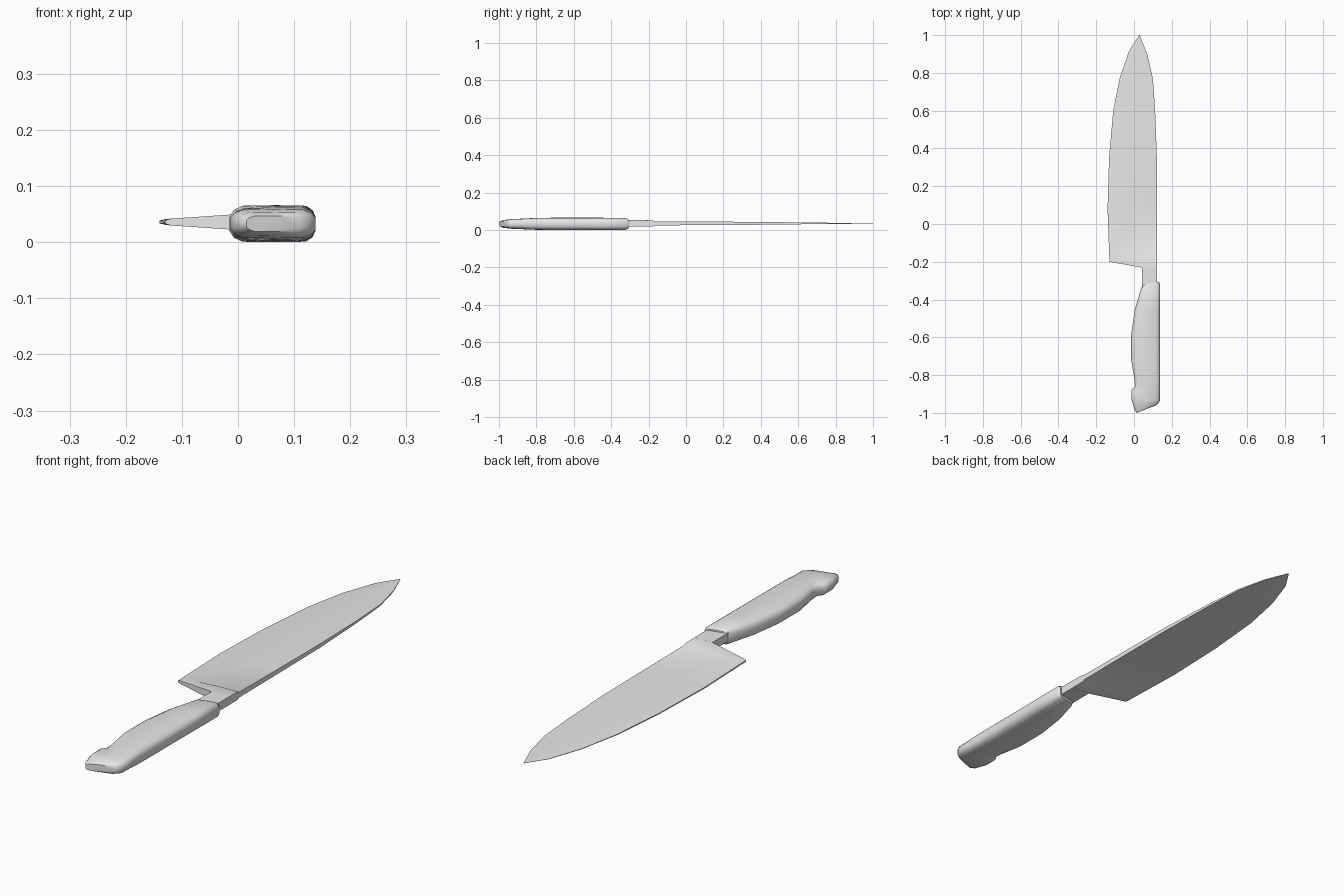
import bpy
import bmesh
import math

cube = bpy.data.objects.get("Cube")
if cube:
    bpy.data.objects.remove(cube, do_unlink=True)

grey = bpy.data.materials.new("light_grey")
grey.use_nodes = True
grey.diffuse_color = (0.8, 0.8, 0.8, 1)
grey.node_tree.nodes["Principled BSDF"].inputs["Base Color"].default_value = (0.8, 0.8, 0.8, 1)


def section(left, right, z, upper):
    """Closed ring across x; upper holds (fraction across, half height)."""
    def point(u, h):
        return (left[0] + (right[0] - left[0]) * u, left[1] + (right[1] - left[1]) * u, z + h)
    return [point(u, h) for u, h in upper] + [point(u, -h) for u, h in reversed(upper)]


def loft(name, rings, angle):
    """Skin consecutive rings and cap both ends."""
    bm = bmesh.new()
    loops = [[bm.verts.new(p) for p in ring] for ring in rings]
    for a, b in zip(loops, loops[1:]):
        n = len(a)
        for i in range(n):
            j = (i + 1) % n
            bm.faces.new((a[i], a[j], b[j], b[i]))
    bm.faces.new(loops[0])
    bm.faces.new(loops[-1])
    bmesh.ops.recalc_face_normals(bm, faces=bm.faces)
    mesh = bpy.data.meshes.new(name)
    bm.to_mesh(mesh)
    bm.free()
    mesh.materials.append(grey)
    obj = bpy.data.objects.new(name, mesh)
    bpy.context.collection.objects.link(obj)
    bpy.ops.object.select_all(action="DESELECT")
    obj.select_set(True)
    bpy.context.view_layer.objects.active = obj
    bpy.ops.object.shade_smooth_by_angle(angle=math.radians(angle))
    return obj


# Blade with thick bolster: cutting edge point, spine point, edge and spine half thickness
BLADE_Z = 0.036
blade_stations = [
    ((-0.13, -0.20), (0.122, -0.245), 0.006, 0.017),
    ((-0.131, -0.18), (0.122, -0.175), 0.006, 0.016),
    ((-0.131, -0.17), (0.122, -0.165), 0.006, 0.011),
    ((-0.14, 0.08), (0.122, 0.08), 0.005, 0.0095),
    ((-0.132, 0.35), (0.121, 0.35), 0.004, 0.008),
    ((-0.11, 0.60), (0.112, 0.60), 0.003, 0.005),
    ((-0.075, 0.775), (0.10, 0.77), 0.002, 0.003),
    ((-0.026, 0.917), (0.07, 0.90), 0.0015, 0.002),
    ((0.028, 1.0), (0.031, 0.998), 0.0005, 0.001),
]
loft("blade", [section(e, s, BLADE_Z, [(0, he * 0.5), (0.04, he), (0.68, hs), (1, hs)])
               for e, s, he, hs in blade_stations], 30)

# Tang between the blade and the handle
loft("tang", [section((0.043, y), (0.122, y), BLADE_Z, [(0, 0.017), (1, 0.017)])
              for y in (-0.40, -0.229)], 30)

# Handle: belly point, back point, half height
HANDLE_Z = 0.033
handle_stations = [
    ((0.046, -0.325), (0.130, -0.305), 0.026),
    ((0.038, -0.34), (0.138, -0.318), 0.032),
    ((0.005, -0.45), (0.138, -0.45), 0.033),
    ((-0.015, -0.585), (0.138, -0.585), 0.033),
    ((-0.015, -0.72), (0.138, -0.72), 0.033),
    ((0.003, -0.82), (0.138, -0.82), 0.031),
    ((0.005, -0.862), (0.138, -0.862), 0.029),
    ((-0.012, -0.876), (0.138, -0.876), 0.028),
    ((-0.013, -0.93), (0.138, -0.935), 0.026),
    ((0.003, -0.985), (0.125, -0.953), 0.021),
    ((0.015, -1.0), (0.112, -0.962), 0.014),
]
profile = [(0, 0.4), (0.05, 0.75), (0.15, 0.97), (0.5, 1), (0.85, 0.97), (0.95, 0.75), (1, 0.4)]
loft("handle", [section(a, b, HANDLE_Z, [(u, f * h) for u, f in profile])
                for a, b, h in handle_stations], 50)
